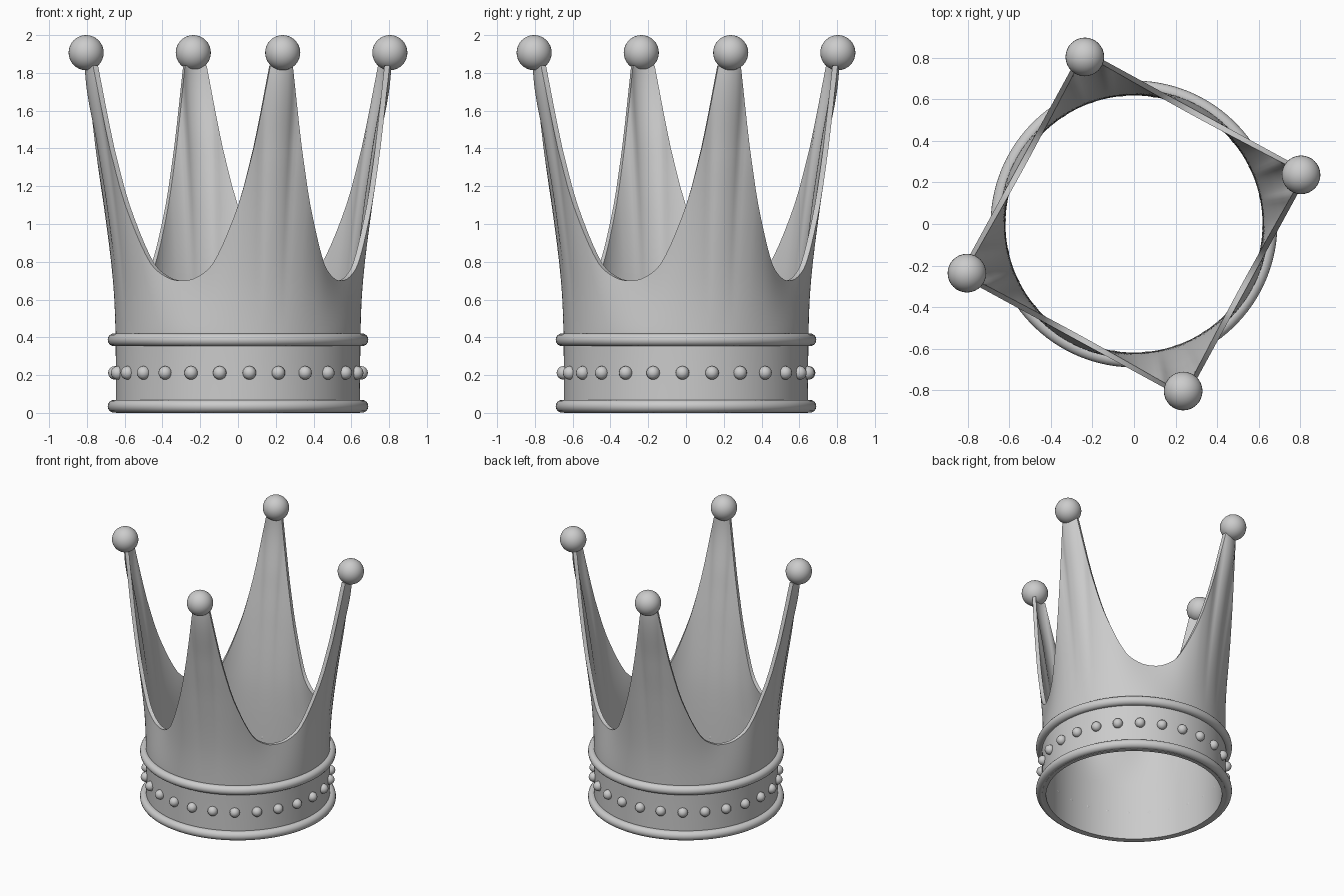
import bpy, bmesh
from math import sin, cos, radians, tau

if "Cube" in bpy.data.objects:
    bpy.data.objects.remove(bpy.data.objects["Cube"])

SPIKE = radians(16.4)      # angle of the first spike; the others follow every 90 degrees
WALL = 0.028


def curve(pts, x):
    """Smooth interpolation through a few (x, y) points."""
    x = min(max(x, pts[0][0]), pts[-1][0])
    n = len(pts)

    def slope(i):
        a, b = pts[max(i - 1, 0)], pts[min(i + 1, n - 1)]
        return (b[1] - a[1]) / (b[0] - a[0])
    for i in range(n - 1):
        (x0, y0), (x1, y1) = pts[i], pts[i + 1]
        if x <= x1:
            h = x1 - x0
            t = (x - x0) / h
            m1 = 0 if i == n - 2 else slope(i + 1)
            return ((2*t**3 - 3*t**2 + 1) * y0 + (t**3 - 2*t**2 + t) * h * slope(i)
                    + (3*t**2 - 2*t**3) * y1 + (t**3 - t**2) * h * m1)


# rim height by angle from spike centre, and flare radius by height
RIM = [(4.3, 1.84), (7, 1.62), (10.2, 1.395), (16.3, 1.1), (27.1, 0.81), (36, 0.722), (45, 0.70)]
FLARE = [(0, 0.647), (0.4, 0.648), (0.7, 0.664), (1.1, 0.717), (1.4, 0.768), (1.84, 0.838)]


def radius(phi, z, top):
    a = radians(phi)
    edge = min(0.836, 0.88 / (cos(a) + sin(a)))    # rim runs straight between spikes in plan
    k = max(0, (z - 0.42) / (top - 0.42))
    return curve(FLARE, z) + (edge - curve(FLARE, top)) * k ** 1.4


def smooth(ob, angle=40):
    bpy.ops.object.select_all(action='DESELECT')
    ob.select_set(True)
    bpy.context.view_layer.objects.active = ob
    bpy.ops.object.shade_smooth_by_angle(angle=radians(angle))


# crown wall: outer and inner skins joined along rim and base
half = [0, 2.15] + [4.3 + 40.7 * (i / 18) ** 1.3 for i in range(19)]
offsets = [-p for p in half[:0:-1]] + half[:-1]
ROWS = 30
bm = bmesh.new()
columns = []
for s in range(4):
    for off in offsets:
        phi = abs(off)
        top = curve(RIM, phi)
        ang = SPIKE + s * tau / 4 + radians(off)
        zs = [0.0, 0.2, 0.4] + [0.4 + (top - 0.4) * j / ROWS for j in range(1, ROWS + 1)]
        ring = [(radius(phi, z, top), z) for z in zs]
        ring += [(r - WALL, z) for r, z in reversed(ring)]
        columns.append([bm.verts.new((r * cos(ang), r * sin(ang), z)) for r, z in ring])
for i, a in enumerate(columns):
    b = columns[(i + 1) % len(columns)]
    for j in range(len(a)):
        k = (j + 1) % len(a)
        bm.faces.new((a[j], b[j], b[k], a[k]))
bmesh.ops.recalc_face_normals(bm, faces=bm.faces)
mesh = bpy.data.meshes.new("crown_wall")
bm.to_mesh(mesh)
bm.free()
wall = bpy.data.objects.new("crown_wall", mesh)
bpy.context.collection.objects.link(wall)
smooth(wall)

# rounded rings above and below the beaded band
for name, z in (("lower_ring", 0.035), ("upper_ring", 0.387)):
    bpy.ops.mesh.primitive_torus_add(location=(0, 0, z), major_radius=0.656, minor_radius=0.034,
                                     major_segments=96, minor_segments=16)
    bpy.context.object.name = name
    smooth(bpy.context.object, 60)


def ball(name, r, ang, dist, z, seg):
    bpy.ops.mesh.primitive_uv_sphere_add(radius=r, segments=seg, ring_count=seg // 2,
                                         location=(dist * cos(ang), dist * sin(ang), z))
    bpy.context.object.name = name
    smooth(bpy.context.object, 60)


# beads round the band
for i in range(26):
    ball("bead", 0.036, radians(-84.7) + i * tau / 26, 0.652, 0.212, 16)

# balls on the spike tips
for i in range(4):
    ball("tip_ball", 0.093, SPIKE + i * tau / 4, 0.838, 1.907, 32)
